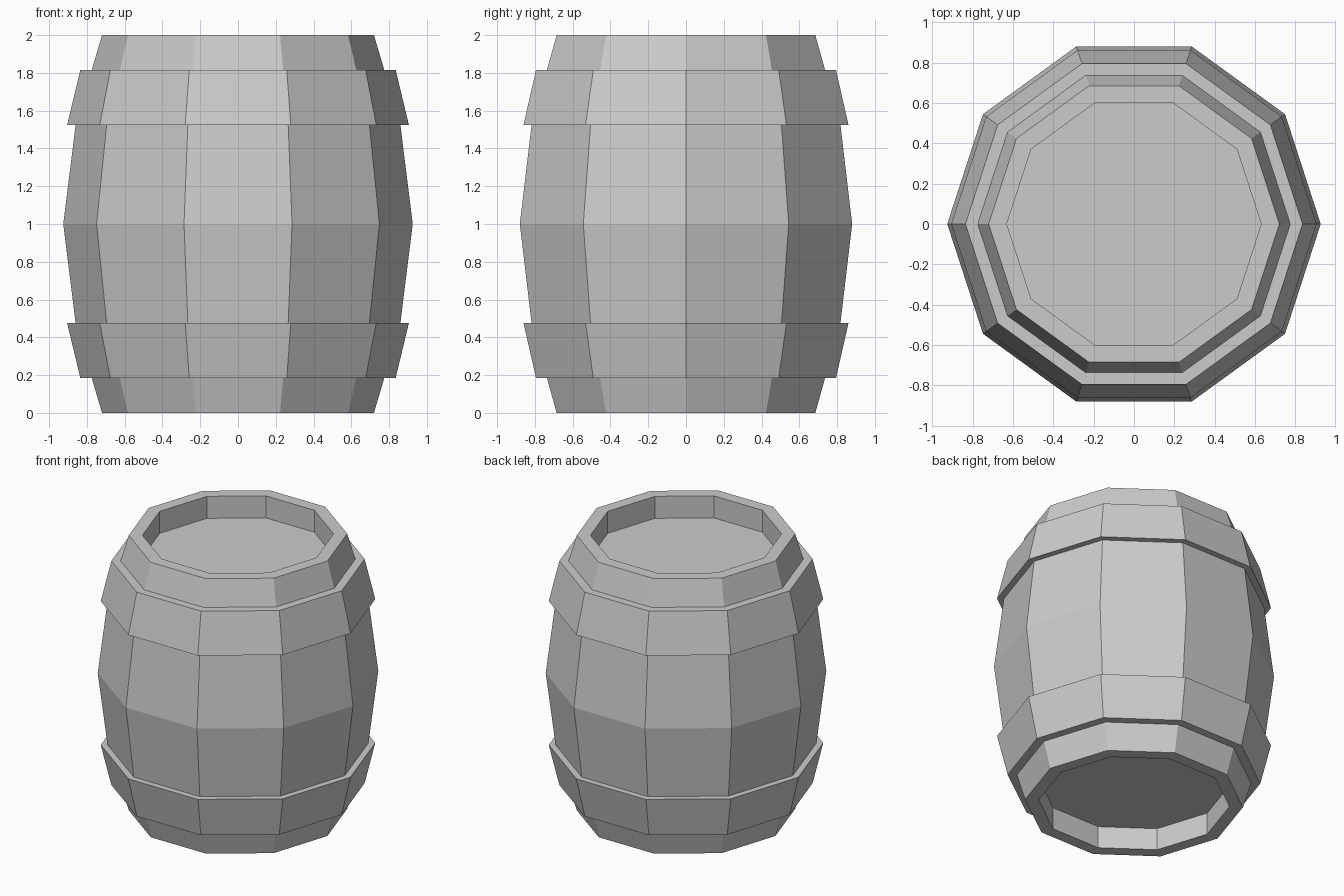
import bpy, bmesh, math

if "Cube" in bpy.data.objects:
    bpy.data.objects.remove(bpy.data.objects["Cube"])

SIDES = 10


def lathe(name, profile, closed=False):
    """Revolve (radius, z) points into a flat-faced ten-sided solid."""
    bm = bmesh.new()
    rings = []
    for r, z in profile:
        rings.append([bm.verts.new((r * math.cos(math.tau * i / SIDES),
                                    r * math.sin(math.tau * i / SIDES), z))
                      for i in range(SIDES)])
    pairs = list(zip(rings, rings[1:]))
    if closed:
        pairs.append((rings[-1], rings[0]))
    for a, b in pairs:
        for i in range(SIDES):
            j = (i + 1) % SIDES
            bm.faces.new((a[i], a[j], b[j], b[i]))
    if not closed:
        bm.faces.new(rings[0])
        bm.faces.new(rings[-1])
    bmesh.ops.recalc_face_normals(bm, faces=bm.faces)
    mesh = bpy.data.meshes.new(name)
    bm.to_mesh(mesh)
    bm.free()
    obj = bpy.data.objects.new(name, mesh)
    bpy.context.collection.objects.link(obj)
    return obj


def flip(profile):
    return [(r, 2 - z) for r, z in profile]


# Wooden body with recessed lid and base; lower half mirrors the upper
upper = [(0.86, 1.523), (0.72, 2.0), (0.63, 2.0), (0.63, 1.84)]
lathe("barrel_body", flip(upper)[::-1] + [(0.925, 1.0)] + upper)

# Tapered hoops, inner edge just sunk into the wood
hoop = [(0.85, 1.523), (0.905, 1.523), (0.835, 1.815), (0.765, 1.815)]
lathe("upper_hoop", hoop, closed=True)
lathe("lower_hoop", flip(hoop), closed=True)
